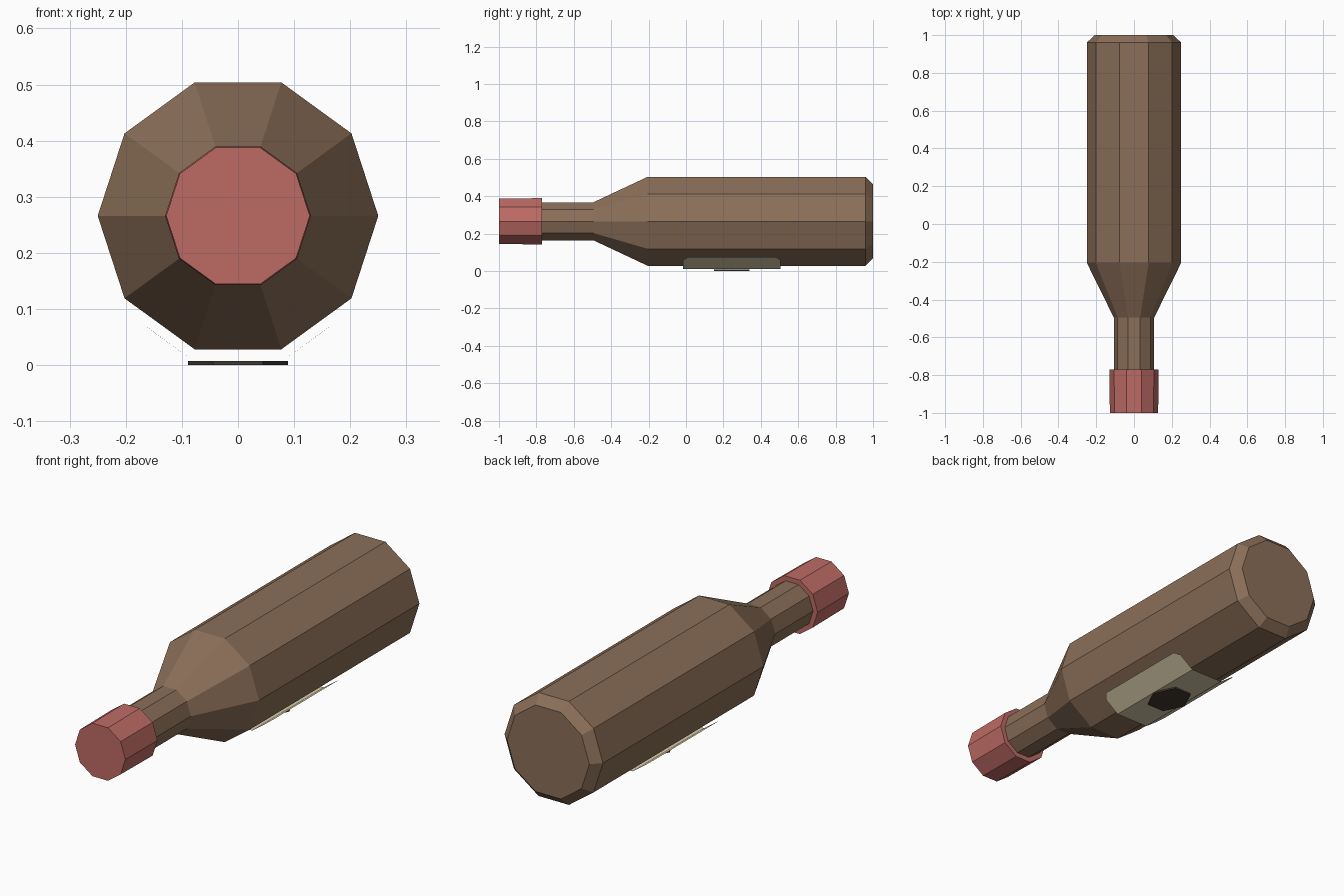
import bpy, bmesh
from math import cos, sin, radians

SIDES = 10
AXIS_Z = 0.266

if "Cube" in bpy.data.objects:
    bpy.data.objects.remove(bpy.data.objects["Cube"], do_unlink=True)


def material(name, rgb):
    mat = bpy.data.materials.new(name)
    mat.use_nodes = True
    mat.diffuse_color = (*rgb, 1)
    mat.node_tree.nodes["Principled BSDF"].inputs["Base Color"].default_value = (*rgb, 1)
    return mat


def finish(bm, name, mat):
    mesh = bpy.data.meshes.new(name)
    bm.to_mesh(mesh)
    bm.free()
    mesh.materials.append(mat)
    obj = bpy.data.objects.new(name, mesh)
    bpy.context.collection.objects.link(obj)


def loft(name, rings, mat):
    """Closed faceted solid through rings of points."""
    bm = bmesh.new()
    rings = [[bm.verts.new(p) for p in ring] for ring in rings]
    count = len(rings[0])
    for a, b in zip(rings, rings[1:]):
        for i in range(count):
            j = (i + 1) % count
            bm.faces.new((a[i], a[j], b[j], b[i]))
    bm.faces.new(rings[0])
    bm.faces.new(rings[-1])
    bmesh.ops.recalc_face_normals(bm, faces=bm.faces)
    finish(bm, name, mat)


def circle(sides):
    """Unit circle points, starting on the first axis."""
    angles = [radians(360 * i / sides) for i in range(sides)]
    return [(cos(a), sin(a)) for a in angles]


def lathe(name, profile, mat):
    """Solid along y from (y, radius) pairs."""
    loft(name, [[(r * u, y, AXIS_Z + r * v) for u, v in circle(SIDES)]
                for y, r in profile], mat)


brown = material("brown glass", (0.258, 0.159, 0.098))
red = material("dusty red", (0.515, 0.147, 0.13))
cream = material("cream paper", (0.68, 0.60, 0.40))
dark = material("dark brown", (0.055, 0.041, 0.028))

# Bottle body with shoulder, neck and chamfered base
lathe("bottle", [(-0.80, 0.107), (-0.495, 0.107), (-0.205, 0.25),
                 (0.96, 0.25), (1.0, 0.209)], brown)

# Cap over the mouth
lathe("cap", [(-1.0, 0.128), (-0.77, 0.13)], red)

# Paper label: flat panel with two folded wings, outer corners clipped
bm = bmesh.new()
y0, y1 = -0.015, 0.505
bottom = {s: [bm.verts.new((s * 0.083, y, 0.01)) for y in (y0, y1)] for s in (-1, 1)}
bm.faces.new((bottom[-1][0], bottom[-1][1], bottom[1][1], bottom[1][0]))
for s in (-1, 1):
    outline = [(0.152, y1, 0.06), (0.172, y1 - 0.025, 0.075),
               (0.172, y0 + 0.025, 0.075), (0.152, y0, 0.06)]
    wing = bottom[s] + [bm.verts.new((s * x, y, z)) for x, y, z in outline]
    bm.faces.new(wing)
for face in bm.faces:
    face.normal_update()
    if face.normal.z > 0:
        face.normal_flip()
finish(bm, "label", cream)

# Thin six-sided emblem plate under the label
loft("emblem", [[(0.089 * u, 0.245 + 0.11 * v, z) for u, v in circle(6)]
                for z in (0, 0.007)], dark)
